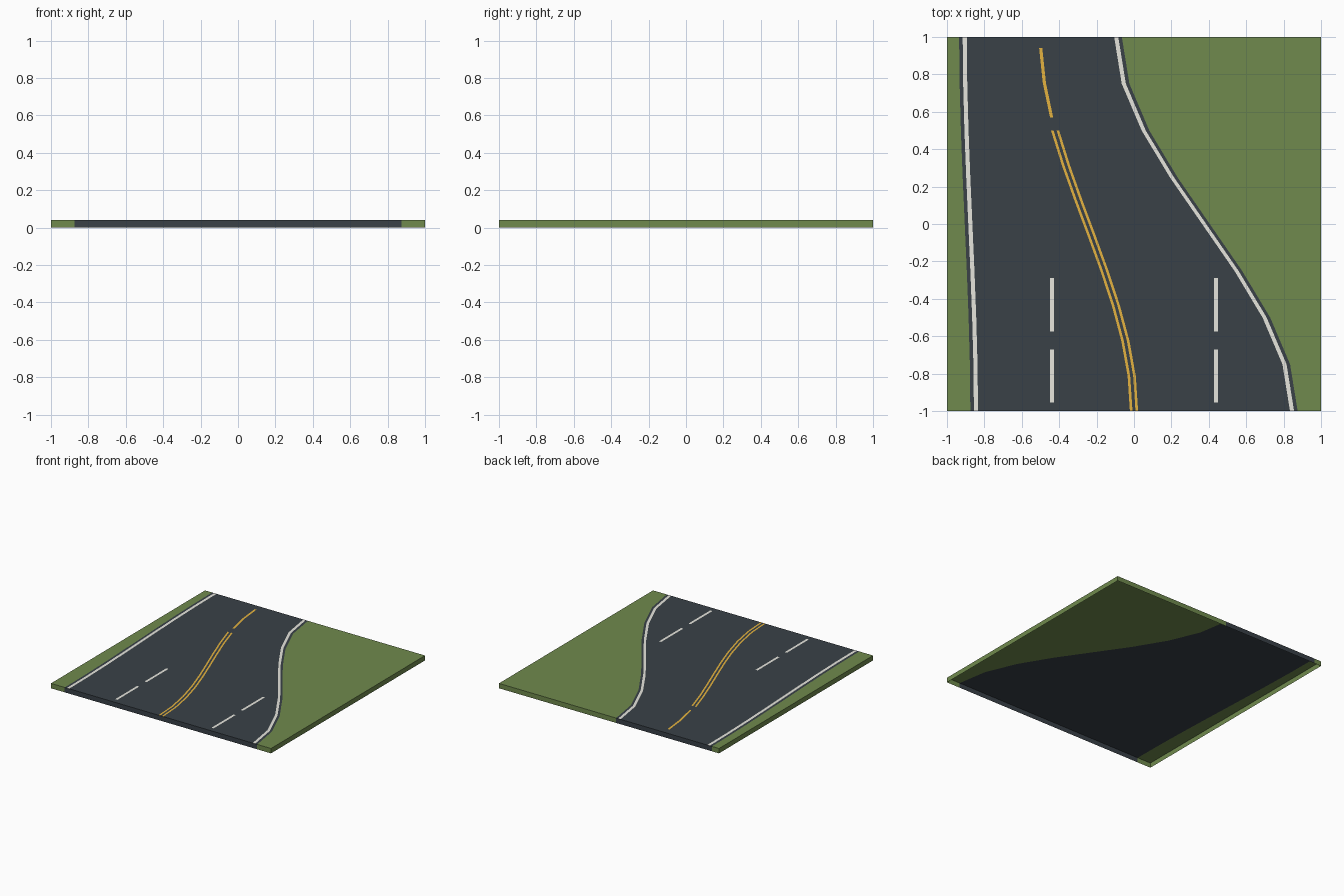
import bpy
import bmesh

cube = bpy.data.objects.get("Cube")
if cube:
    bpy.data.objects.remove(cube, do_unlink=True)

THICK = 0.04    # height of the ground surface
PAINT = 0.0408  # height of the painted lines


def material(name, rgb):
    m = bpy.data.materials.new(name)
    m.use_nodes = True
    color = (*rgb, 1)
    m.diffuse_color = color
    bsdf = m.node_tree.nodes["Principled BSDF"]
    bsdf.inputs["Base Color"].default_value = color
    bsdf.inputs["Roughness"].default_value = 0.9
    return m


grass = material("grass_green", (0.16, 0.255, 0.075))
asphalt = material("asphalt_grey", (0.041, 0.053, 0.064))
white = material("line_white", (0.80, 0.79, 0.73))
yellow = material("line_yellow", (0.78, 0.45, 0.05))


def ease(front, back):
    """S-shaped path: x as a function of y, from the front edge to the back."""
    def path(y):
        t = (y + 1) / 2
        return front + (back - front) * t * t * (3 - 2 * t)
    return path


def shift(path, dx):
    return lambda y: path(y) + dx


def add_skirt(bm):
    """Drop a wall to the floor from every edge on the outer square."""
    floor = {v: bm.verts.new((v.co.x, v.co.y, 0)) for v in list(bm.verts)}
    for face in list(bm.faces):
        for loop in face.loops:
            a, b = loop.vert, loop.link_loop_next.vert
            if any(abs(a.co[k]) > 0.999 and abs(a.co[k] - b.co[k]) < 0.001
                   for k in (0, 1)):
                bm.faces.new((floor[a], floor[b], b, a))
    loose = [v for v in bm.verts if not v.link_faces]
    bmesh.ops.delete(bm, geom=loose, context='VERTS')


def ribbon(name, left, right, mat, z, y0=-1, y1=1, steps=8, skirt=False):
    """Flat strip between two paths, optionally with outer walls."""
    bm = bmesh.new()
    rows = []
    for i in range(steps + 1):
        y = y0 + (y1 - y0) * i / steps
        rows.append([bm.verts.new((path(y), y, z)) for path in (left, right)])
    for (a, b), (c, d) in zip(rows, rows[1:]):
        bm.faces.new((a, b, d, c))
    if skirt:
        add_skirt(bm)
    mesh = bpy.data.meshes.new(name)
    bm.to_mesh(mesh)
    bm.free()
    mesh.materials.append(mat)
    bpy.context.collection.objects.link(bpy.data.objects.new(name, mesh))


def line(name, path, width, mat, **span):
    ribbon(name, shift(path, -width / 2), shift(path, width / 2), mat,
           PAINT, **span)


# Ground shell, open underneath: verge, road, verge
road_left = ease(-0.875, -0.935)
road_right = ease(0.875, -0.065)
center = ease(0, -0.5)
ribbon("verge_right", ease(-1, -1), road_left, grass, THICK, skirt=True)
ribbon("road", road_left, road_right, asphalt, THICK, skirt=True)
ribbon("verge_left", road_right, ease(1, 1), grass, THICK, skirt=True)

# White edge lines
line("edge_line_right", shift(road_left, 0.03), 0.022, white)
line("edge_line_left", shift(road_right, -0.03), 0.022, white)

# Yellow centre markings: double line, then a single dash
for side, name in ((-1, "right"), (1, "left")):
    line("center_line_" + name, shift(center, side * 0.015), 0.014, yellow,
         y0=-1, y1=0.5)
line("center_dash", center, 0.017, yellow, y0=0.57, y1=0.94, steps=2)

# White lane dashes
for side, name in ((-1, "right"), (1, "left")):
    for i, y in enumerate((-0.955, -0.575)):
        line(f"lane_dash_{name}_{i + 1}", ease(side * 0.438, side * 0.438),
             0.02, white, y0=y, y1=y + 0.285, steps=1)
